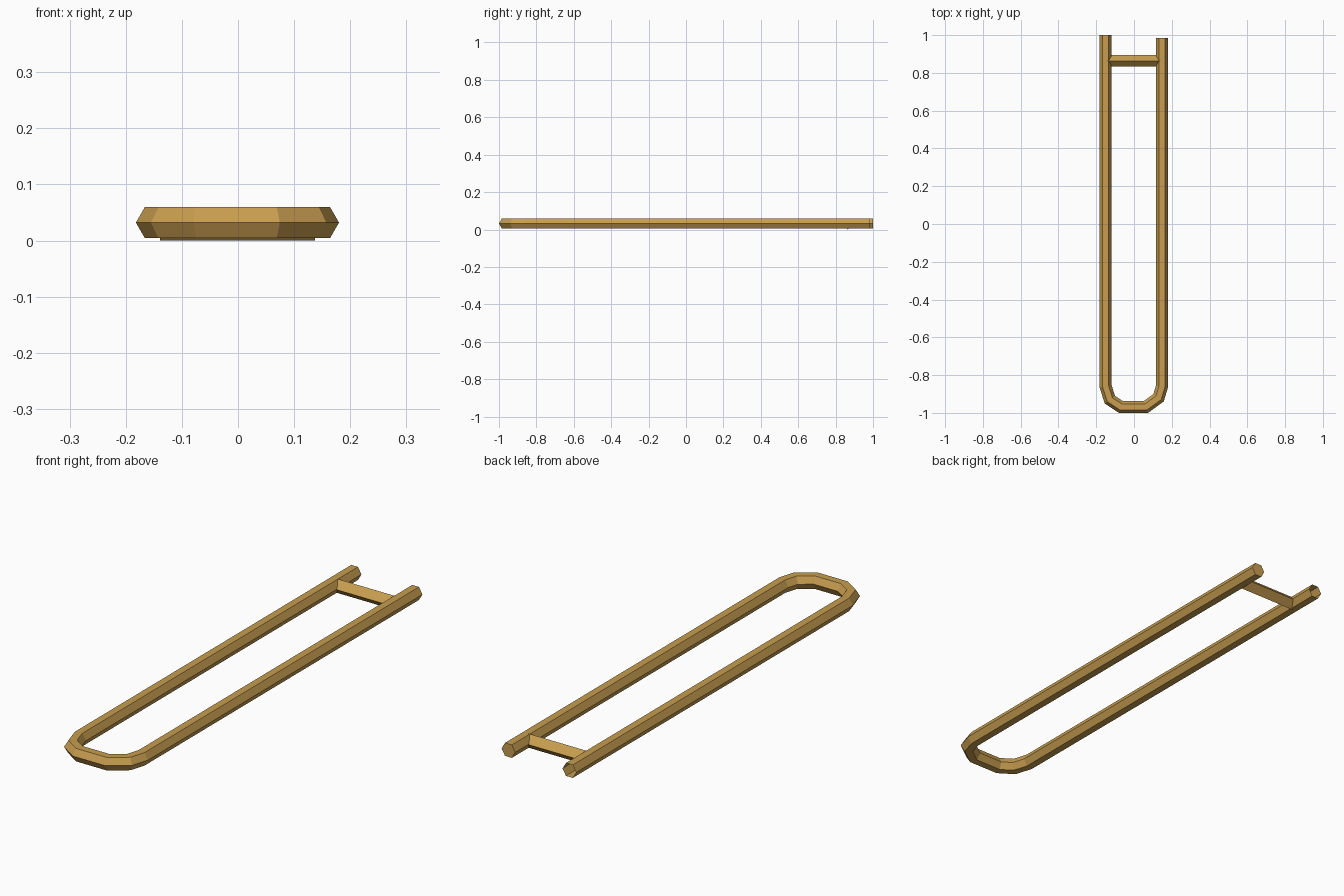
import bpy, bmesh, math
from mathutils import Vector

if "Cube" in bpy.data.objects:
    bpy.data.objects.remove(bpy.data.objects["Cube"])

wood = bpy.data.materials.new("golden_tan")
wood.diffuse_color = (0.58, 0.34, 0.08, 1)
wood.use_nodes = True
wood.node_tree.nodes["Principled BSDF"].inputs["Base Color"].default_value = wood.diffuse_color


def sweep(name, path, radius, sides, cap_start=True, cap_end=True):
    """Sweep a regular polygon along a flat path with mitred corners."""
    pts = [Vector(p) for p in path]
    bm = bmesh.new()
    rings = []
    for i, p in enumerate(pts):
        d_in = (p - pts[i - 1]).normalized() if i else (pts[1] - p).normalized()
        d_out = (pts[i + 1] - p).normalized() if i < len(pts) - 1 else d_in
        t = (d_in + d_out).normalized()
        side = Vector((t.y, -t.x, 0)) / t.dot(d_in)
        ring = []
        for k in range(sides):
            a = 2 * math.pi * k / sides
            ring.append(bm.verts.new(p + side * radius * math.cos(a)
                                     + Vector((0, 0, radius * math.sin(a)))))
        rings.append(ring)
    for a, b in zip(rings, rings[1:]):
        for k in range(sides):
            n = (k + 1) % sides
            bm.faces.new((a[k], a[n], b[n], b[k]))
    if cap_start:
        bm.faces.new(rings[0])
    if cap_end:
        bm.faces.new(rings[-1])
    bmesh.ops.recalc_face_normals(bm, faces=bm.faces)
    mesh = bpy.data.meshes.new(name)
    bm.to_mesh(mesh)
    bm.free()
    mesh.materials.append(wood)
    obj = bpy.data.objects.new(name, mesh)
    bpy.context.collection.objects.link(obj)
    return obj


# Long U-shaped hexagonal rail, left end open, right end closed and shorter
Z = 0.032
rail = [(-0.150, 1.0), (-0.150, -0.86), (-0.128, -0.93), (-0.070, -0.968),
        (0.064, -0.968), (0.130, -0.92), (0.148, -0.86), (0.148, 0.985)]
sweep("bent_rail", [(x, y, Z) for x, y in rail], 0.032, 6, cap_start=False)

# Diamond-section bar joining the two legs near the open end
sweep("cross_bar", [(-0.139, 0.864, 0.03), (0.137, 0.864, 0.03)], 0.03, 4)
